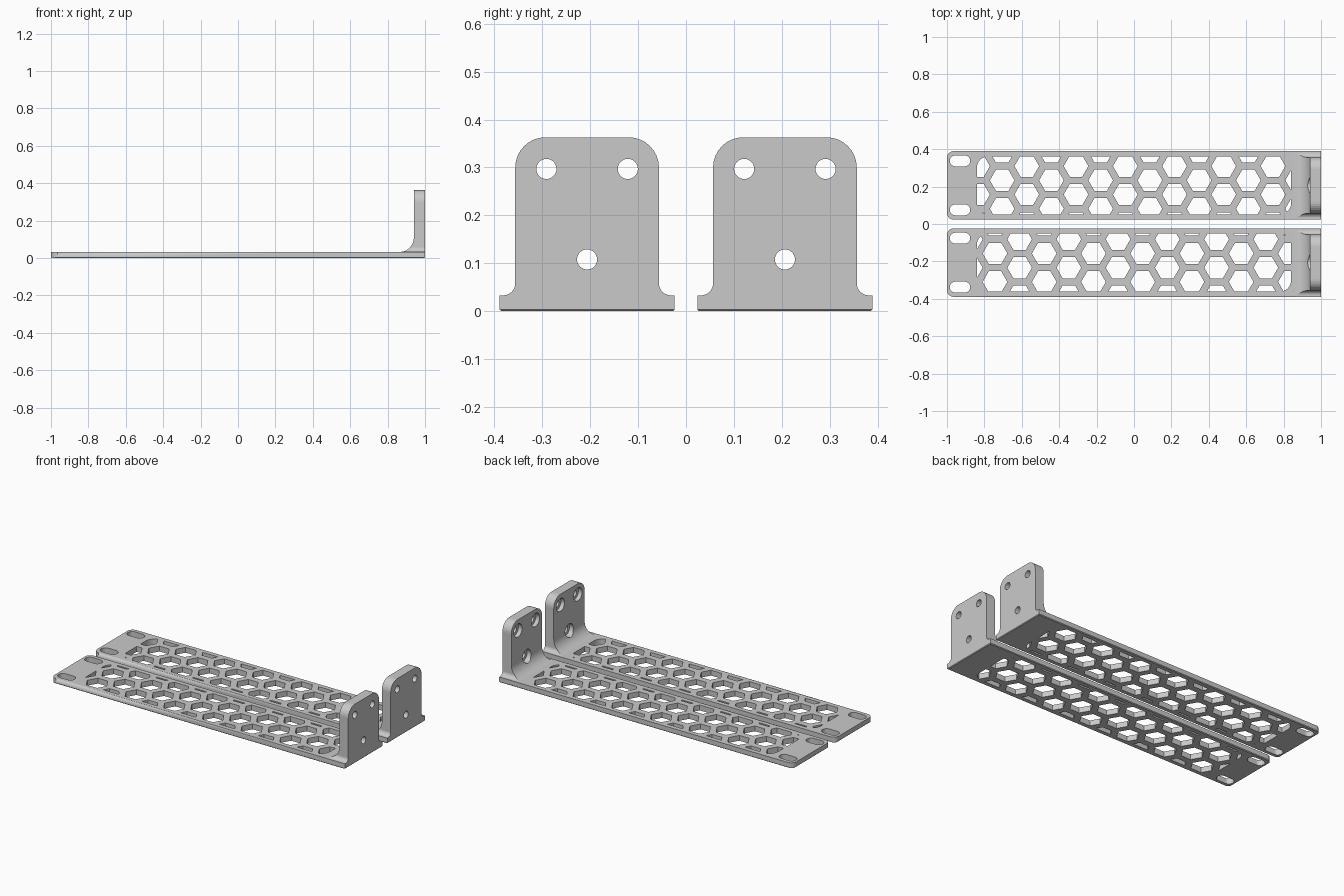
import bpy, bmesh, math
from mathutils import Vector

cube = bpy.data.objects.get("Cube")
if cube:
    bpy.data.objects.remove(cube, do_unlink=True)

grey = bpy.data.materials.new("light grey")
grey.use_nodes = True
COLOR = (0.59, 0.59, 0.59, 1)
grey.diffuse_color = COLOR
grey.node_tree.nodes["Principled BSDF"].inputs["Base Color"].default_value = COLOR

MID = 0.2065       # bracket centre line, distance from y = 0
HALF = 0.183       # half width of the plate
THICK = 0.033
WALL = 0.94        # inner face of the upright
TOP = 0.363
PITCH = 0.152      # honeycomb spacing
HEX_R = 0.066
SHIFT_X, SHIFT_Y = 0.085, 0.027   # honeycomb origin relative to the plate centre
PLANES = {"xy": ((1, 0, 0), (0, 1, 0), (0, 0, 1)),
          "xz": ((1, 0, 0), (0, 0, 1), (0, 1, 0)),
          "yz": ((0, 1, 0), (0, 0, 1), (1, 0, 0))}


def arc(cx, cy, r, start, end, steps=8):
    return [(cx + r * math.cos(math.radians(start + (end - start) * i / steps)),
             cy + r * math.sin(math.radians(start + (end - start) * i / steps)))
            for i in range(steps + 1)]


def rounded(x0, x1, y0, y1, r):
    return (arc(x0 + r, y0 + r, r, 180, 270) + arc(x1 - r, y0 + r, r, 270, 360)
            + arc(x1 - r, y1 - r, r, 0, 90) + arc(x0 + r, y1 - r, r, 90, 180))


def clip(poly, inside):
    """Trim a convex polygon to the convex polygon `inside`."""
    for i, a in enumerate(inside):
        b = inside[(i + 1) % len(inside)]
        ex, ey = b[0] - a[0], b[1] - a[1]
        if abs(ex) + abs(ey) < 1e-6:
            continue
        side = lambda p: ex * (p[1] - a[1]) - ey * (p[0] - a[0])
        out = []
        for p, q in zip(poly, poly[1:] + poly[:1]):
            sp, sq = side(p), side(q)
            if sp >= 0:
                out.append(p)
            if sp * sq < 0:
                t = sp / (sp - sq)
                out.append((p[0] + t * (q[0] - p[0]), p[1] + t * (q[1] - p[1])))
        poly = out
        if len(poly) < 3:
            return []
    return poly


def prism(bm, poly, lo, hi, plane):
    u, v, w = (Vector(c) for c in PLANES[plane])
    ends = [[bm.verts.new(u * a + v * b + w * h) for a, b in poly] for h in (lo, hi)]
    faces = [bm.faces.new(ends[0]), bm.faces.new(ends[1])]
    for i in range(len(poly)):
        j = (i + 1) % len(poly)
        faces.append(bm.faces.new((ends[0][i], ends[0][j], ends[1][j], ends[1][i])))
    bmesh.ops.recalc_face_normals(bm, faces=faces)


def finish(bm, name, helper=False):
    bmesh.ops.remove_doubles(bm, verts=bm.verts, dist=1e-6)
    mesh = bpy.data.meshes.new(name)
    bm.to_mesh(mesh)
    bm.free()
    mesh.materials.append(grey)
    obj = bpy.data.objects.new(name, mesh)
    bpy.context.collection.objects.link(obj)
    obj.hide_render = obj.hide_viewport = helper
    return obj


def boolean(obj, cutter, operation):
    mod = obj.modifiers.new(operation.lower(), "BOOLEAN")
    mod.operation, mod.object, mod.solver = operation, cutter, "EXACT"


def bracket(name, s):
    y = s * MID
    # L-shaped side profile with the inner fillet
    f = 0.075
    bm = bmesh.new()
    profile = ([(-1, 0.004), (-0.996, 0), (0.996, 0), (1, 0.004), (1, TOP), (WALL, TOP)]
               + arc(WALL - f, THICK + f, f, 0, -90, 12) + [(-1, THICK)])
    prism(bm, profile, y - HALF, y + HALF, "xz")
    body = finish(bm, name)

    # upright outline: rounded top, flared foot
    n, r, w = 0.025, 0.063, 0.15
    half = ([(HALF - 0.004, 0), (HALF, 0.004), (HALF, THICK)]
            + arc(w + n, THICK + n, n, 270, 180) + arc(w - r, TOP - r, r, 0, 90))
    outline = [(y + a, b) for a, b in half] + [(y - a, b) for a, b in reversed(half)]
    bm = bmesh.new()
    prism(bm, outline, -1.1, 1.1, "yz")
    boolean(body, finish(bm, name + "_outline", True), "INTERSECT")

    # rounded free corners of the plate
    rim = rounded(-1, 1.2, y - HALF, y + HALF, 0.035)
    bm = bmesh.new()
    prism(bm, rim, -0.1, 0.5, "xy")
    boolean(body, finish(bm, name + "_corners", True), "INTERSECT")

    # honeycomb openings trimmed to a rounded field, and the end slots
    bm = bmesh.new()
    field = rounded(-0.84, 0.84, y - 0.155, y + 0.155, 0.06)
    step = PITCH * math.sqrt(3) / 2
    for i in range(-8, 9):
        for j in range(-3, 4):
            cx = s * (SHIFT_X + i * step)
            cy = y + s * (SHIFT_Y + (j + 0.5 * (i % 2)) * PITCH)
            cell = clip(arc(cx, cy, HEX_R, 0, 300, 5), field)
            if cell:
                prism(bm, cell, -0.1, 0.1, "xy")
    for d in (-0.131, 0.131):
        prism(bm, rounded(-0.985, -0.876, y + d - 0.029, y + d + 0.029, 0.0285), -0.1, 0.1, "xy")
    boolean(body, finish(bm, name + "_openings", True), "DIFFERENCE")

    # screw holes with wider recesses on the inner face
    for part, radius, lo, hi in (("bores", 0.021, 0.8, 1.1), ("recesses", 0.04, 0.8, 0.965)):
        bm = bmesh.new()
        for a, b in ((-0.085, 0.297), (0.085, 0.297), (0, 0.108)):
            prism(bm, arc(y + a, b, radius, 0, 348.75, 31), lo, hi, "yz")
        boolean(body, finish(bm, name + "_" + part, True), "DIFFERENCE")

    bpy.ops.object.select_all(action="DESELECT")
    body.select_set(True)
    bpy.context.view_layer.objects.active = body
    bpy.ops.object.shade_smooth_by_angle(angle=math.radians(30))


bracket("back_bracket", 1)
bracket("front_bracket", -1)
